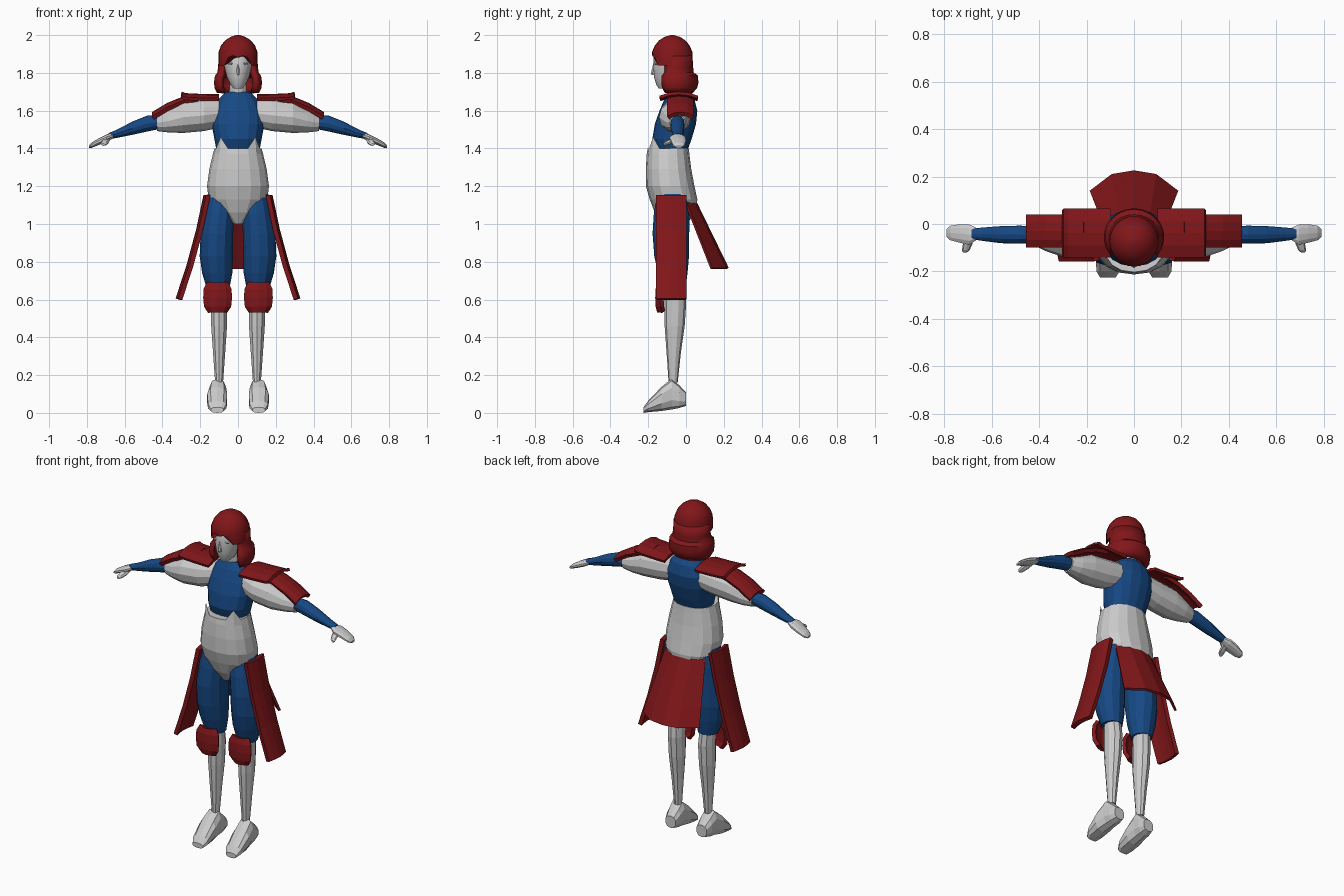
import bpy, bmesh, math
from math import sin, cos, pi


def material(name, color):
    m = bpy.data.materials.new(name)
    m.diffuse_color = color
    return m


RED = material("red_cloth", (0.22, 0.008, 0.010, 1))
BLUE = material("blue_cloth", (0.008, 0.065, 0.23, 1))


def finish(name, bm, mat, mirror, thick=0, smooth=0):
    bmesh.ops.recalc_face_normals(bm, faces=bm.faces)
    me = bpy.data.meshes.new(name)
    bm.to_mesh(me)
    bm.free()
    ob = bpy.data.objects.new(name, me)
    bpy.context.collection.objects.link(ob)
    if mat:
        me.materials.append(mat)
    if thick:
        mod = ob.modifiers.new("thickness", 'SOLIDIFY')
        mod.thickness = thick
        mod.offset = 0
    if mirror:
        mod = ob.modifiers.new("mirror", 'MIRROR')
        mod.use_mirror_merge = False
    if smooth:
        bpy.ops.object.select_all(action='DESELECT')
        ob.select_set(True)
        bpy.context.view_layer.objects.active = ob
        bpy.ops.object.shade_smooth_by_angle(angle=math.radians(smooth))
    return ob


def loft(name, axis, rings, mat=None, n=12, mirror=False, power=1.0, edge=None, smooth=0):
    """Rings are (position, centre a, centre b, radius a, radius b) along an axis.
    edge(i, angle) shifts ring i along the axis; angle 0 is the front (-b) side."""
    bm = bmesh.new()
    loops = []
    for r, (p, ca, cb, ra, rb) in enumerate(rings):
        loop = []
        for k in range(n):
            t = 2 * pi * k / n
            s, c = sin(t), -cos(t)
            a = ca + ra * math.copysign(abs(s) ** power, s)
            b = cb + rb * math.copysign(abs(c) ** power, c)
            q = p + (edge(r, t) if edge else 0)
            co = {'X': (q, a, b), 'Y': (a, q, b), 'Z': (a, b, q)}[axis]
            loop.append(bm.verts.new(co))
        loops.append(loop)
    for l0, l1 in zip(loops, loops[1:]):
        for k in range(n):
            bm.faces.new((l0[k], l0[(k + 1) % n], l1[(k + 1) % n], l1[k]))
    bm.faces.new(loops[0])
    bm.faces.new(loops[-1])
    return finish(name, bm, mat, mirror, smooth=smooth)


def sheet(name, rows, mat, thick, mirror=False, smooth=0):
    """Thick plate through a grid of points."""
    bm = bmesh.new()
    grid = [[bm.verts.new(p) for p in row] for row in rows]
    for a, b in zip(grid, grid[1:]):
        for k in range(len(a) - 1):
            bm.faces.new((a[k], a[k + 1], b[k + 1], b[k]))
    return finish(name, bm, mat, mirror, thick, smooth)


def span(z, rx, front, back, cx=0):
    return (z, cx, (front + back) / 2, rx, (back - front) / 2)


# Torso
loft("chest", 'Z', [span(1.37, .11, -.15, 0), span(1.45, .125, -.178, .03),
                    span(1.53, .14, -.165, .053), span(1.60, .135, -.14, .06),
                    span(1.66, .105, -.115, .045), span(1.70, .065, -.09, .015)],
     BLUE, n=16, power=.9)


def waist_points(r, t):
    # two points rising over the front of the waist
    near = min(abs(t - pi / 4), abs(t - 7 * pi / 4))
    return .06 if r == 0 and near < .05 else 0


loft("waist_armour", 'Z', [span(1.40, .125, -.203, .015), span(1.37, .133, -.208, .018),
                           span(1.29, .152, -.213, .028), span(1.20, .164, -.212, .045),
                           span(1.13, .155, -.192, .06), span(1.06, .105, -.165, .055),
                           span(1.00, .025, -.13, .0)],
     n=16, power=.9, edge=waist_points)
loft("neck", 'Z', [span(1.66, .05, -.09, .01), span(1.76, .042, -.1, -.01)], n=12)

# Head
loft("face", 'Z', [span(1.717, .022, -.145, -.10), span(1.74, .042, -.158, -.06),
                   span(1.78, .06, -.17, -.02), span(1.83, .073, -.174, .01),
                   span(1.88, .08, -.172, .02), span(1.94, .07, -.15, .0)],
     n=20, smooth=40)
loft("nose", 'Z', [span(1.79, .012, -.183, -.15), span(1.80, .01, -.186, -.15),
                   span(1.85, .005, -.173, -.15)], n=6)
loft("eye", 'Z', [span(1.842, .008, -.165, -.13, .037), span(1.849, .018, -.168, -.13, .037),
                  span(1.856, .010, -.165, -.13, .037)], n=8, mirror=True)


def fringe(r, t):
    # jagged front edge of the hair
    a = min(t, 2 * pi - t)
    if r:
        return 0
    return (.022 if round(a / (pi / 12)) % 2 else .012) if a < .75 else -.03


loft("hair_cap", 'Z', [(1.87, 0, -.073, .103, .107), (1.91, 0, -.073, .103, .107),
                       (1.945, 0, -.073, .090, .092), (1.972, 0, -.073, .068, .070),
                       (1.99, 0, -.073, .040, .042), (2.0, 0, -.073, .01, .01)],
     RED, n=24, edge=fringe, smooth=35)

# Lower hair wraps round the back and sides
hair = []
for z, r, back in [(1.89, .090, .020), (1.83, .092, .024), (1.795, .098, .028), (1.78, .110, .050),
                   (1.75, .114, .052), (1.725, .112, .046), (1.70, .100, .022)]:
    row = []
    for k in range(17):
        t = -.72 * pi + 1.44 * pi * k / 16
        row.append((r * sin(t), -.055 + (back + .055) * cos(t), z))
    hair.append(row)
sheet("lower_hair", hair, RED, .028, smooth=35)

# Arms
loft("upper_arm", 'X', [(.10, -.04, 1.585, .07, .075), (.18, -.055, 1.575, .085, .083),
                        (.29, -.058, 1.565, .085, .083), (.37, -.05, 1.545, .065, .06),
                        (.43, -.045, 1.535, .042, .043)], n=12, mirror=True)
loft("forearm", 'X', [(.41, -.045, 1.54, .034, .036), (.48, -.045, 1.532, .038, .042),
                      (.56, -.045, 1.507, .036, .035), (.64, -.043, 1.478, .028, .022),
                      (.685, -.042, 1.465, .022, .016)], BLUE, mirror=True)
loft("hand", 'X', [(.66, -.042, 1.468, .024, .014), (.695, -.045, 1.455, .045, .020),
                   (.735, -.04, 1.437, .041, .018), (.775, -.038, 1.417, .032, .014),
                   (.79, -.038, 1.408, .018, .006)], n=10, mirror=True)
loft("thumb", 'Y', [(-.05, .695, 1.452, .022, .016), (-.085, .702, 1.435, .020, .014),
                    (-.112, .710, 1.425, .016, .011), (-.12, .713, 1.42, .008, .006)],
     n=8, mirror=True)

# Shoulder plates
ys = (-.138, -.09, -.038, .014, .062)
arch = (0, .016, .021, .016, 0)
sheet("shoulder_plate", [[(x, y, z + a) for y, a in zip(ys, arch)]
                         for x, z in [(.10, 1.658), (.20, 1.66), (.28, 1.664), (.30, 1.672)]],
      RED, .016, True)
ys = (-.095, -.065, -.03, .005, .035)
sheet("upper_arm_plate", [[(x, y, z + a) for y, a in zip(ys, arch)]
                          for x, z in [(.21, 1.66), (.29, 1.643), (.37, 1.61), (.45, 1.562)]],
      RED, .022, True)

# Legs
loft("thigh", 'Z', [(1.16, .09, -.07, .07, .08), (1.06, .1, -.075, .082, .095),
                    (.95, .112, -.08, .086, .097), (.83, .115, -.076, .088, .092),
                    (.74, .11, -.07, .08, .078), (.65, .105, -.062, .058, .058)],
     BLUE, n=12, mirror=True)
loft("shin", 'Z', [(.69, .105, -.06, .045, .05), (.58, .10, -.057, .046, .058),
                   (.46, .10, -.06, .044, .053), (.32, .10, -.065, .034, .038),
                   (.16, .10, -.068, .022, .024)], n=10, mirror=True)
loft("boot", 'Y', [(-.225, .11, .015, .035, .015), (-.20, .11, .034, .05, .03),
                   (-.13, .11, .074, .055, .064), (-.075, .107, .10, .047, .082),
                   (-.035, .105, .086, .045, .06), (0, .103, .073, .034, .036)],
     n=10, mirror=True, power=.8)

# Knee plates
sheet("knee_plate", [[(.108 + w * f, -.15 + .024 * f * f + d, z) for f in (-1, -.6, 0, .6, 1)]
                     for z, w, d in [(.535, .045, .008), (.565, .066, 0), (.61, .071, -.002),
                                     (.655, .068, 0), (.688, .050, .008)]],
      RED, .022, True)

# Skirt panels
ys = (-.155, -.116, -.078, -.039, 0)
bulge = (0, .009, .013, .009, 0)
sheet("side_skirt", [[(.158 + .148 * t - .012 * sin(pi * t) + b, y, 1.152 - .55 * t)
                      for y, b in zip(ys, bulge)] for t in (0, .33, .67, 1)],
      RED, .024, True)
rows = []
for t in (0, .33, .67, 1):
    row = []
    for f, y0, y1 in [(-1, 0, .135), (-.5, .04, .205), (0, .052, .22), (.5, .04, .205), (1, 0, .135)]:
        row.append((f * (.13 + .053 * t), y0 + (y1 - y0) * t, 1.11 - .345 * t))
    rows.append(row)
sheet("back_skirt", rows, RED, .014)
